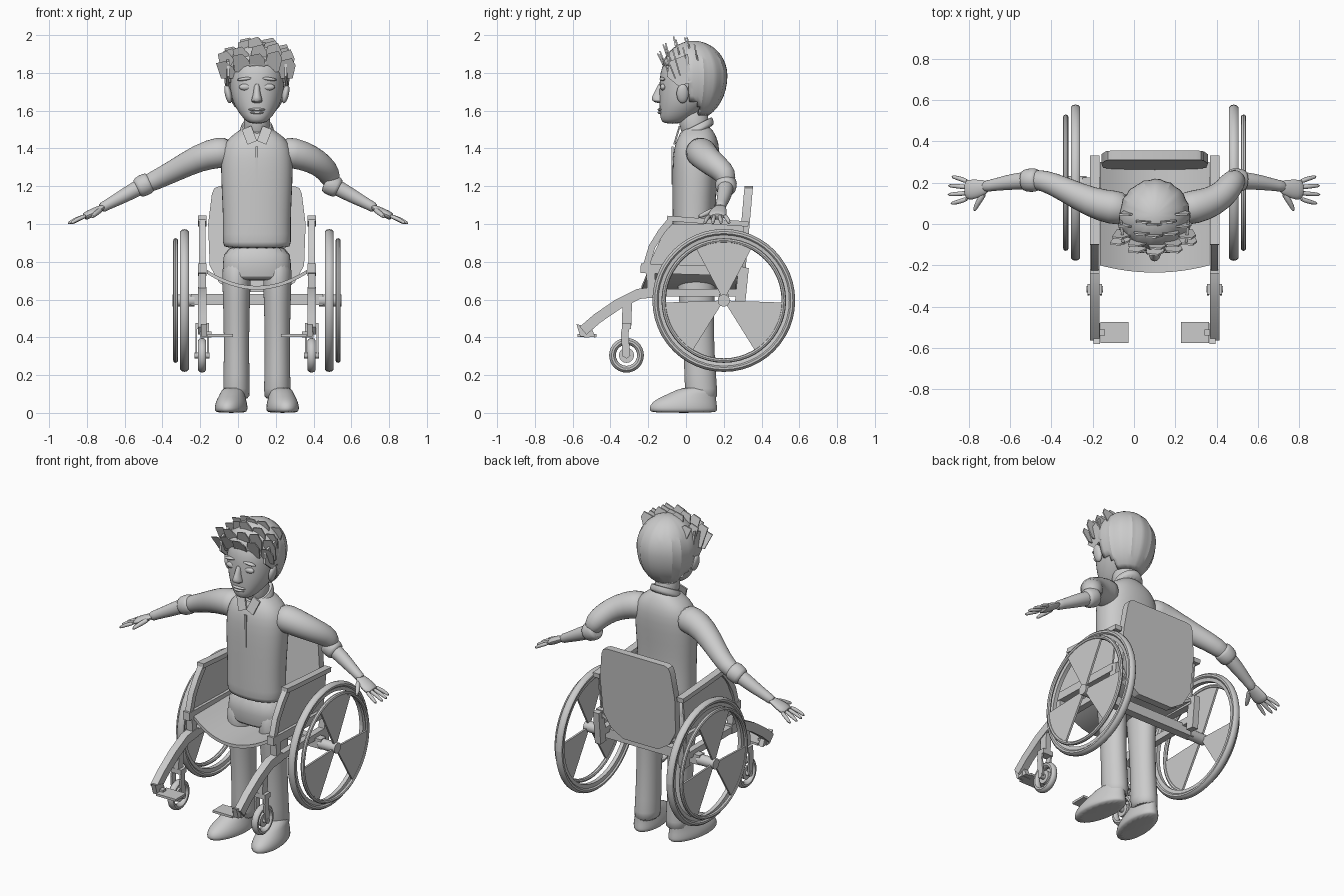
import bpy, bmesh, math, random
from mathutils import Vector, Matrix

random.seed(4)
if "Cube" in bpy.data.objects:
    bpy.data.objects.remove(bpy.data.objects["Cube"])

GREY = bpy.data.materials.new("plain_grey")
GREY.use_nodes = True
GREY.diffuse_color = (0.6, 0.6, 0.6, 1)
GREY.node_tree.nodes["Principled BSDF"].inputs["Base Color"].default_value = (0.6, 0.6, 0.6, 1)
CX = 0.1  # middle of the person and the chair


def finish(name, bm, angle=40, subdiv=0):
    bmesh.ops.recalc_face_normals(bm, faces=bm.faces)
    me = bpy.data.meshes.new(name)
    bm.to_mesh(me)
    bm.free()
    ob = bpy.data.objects.new(name, me)
    bpy.context.collection.objects.link(ob)
    me.materials.append(GREY)
    if subdiv:
        ob.modifiers.new("Smooth", "SUBSURF").levels = subdiv
        ob.modifiers["Smooth"].render_levels = subdiv
    bpy.ops.object.select_all(action="DESELECT")
    ob.select_set(True)
    bpy.context.view_layer.objects.active = ob
    bpy.ops.object.shade_smooth_by_angle(angle=math.radians(angle))
    return ob


def loft(name, rings, subdiv=1, angle=50, caps=True):
    bm = bmesh.new()
    rows = [[bm.verts.new(p) for p in ring] for ring in rings]
    n = len(rows[0])
    for a, b in zip(rows, rows[1:]):
        for i in range(n):
            bm.faces.new((a[i], a[(i + 1) % n], b[(i + 1) % n], b[i]))
    if caps:
        bm.faces.new(rows[0])
        bm.faces.new(rows[-1])
    return finish(name, bm, angle, subdiv)


def ellipse(c, u, v, n=20, power=1.0):
    pts = []
    for i in range(n):
        a = math.tau * i / n
        ca, sa = math.cos(a), math.sin(a)
        pts.append(Vector(c) + Vector(u) * math.copysign(abs(ca) ** power, ca)
                   + Vector(v) * math.copysign(abs(sa) ** power, sa))
    return pts


def stack(name, x, levels, tilt=0.0, power=1.0, **kw):
    """Horizontal rings, each given as height, front y, back y, half width."""
    return loft(name, [ellipse((x, (f + b) / 2, z), (w, 0, 0),
                               (0, (b - f) / 2, tilt * (b - f) / 2), power=power)
                       for z, f, b, w in levels], **kw)


def limb(name, path, flat=1.0, n=14, **kw):
    """Round tube along x, y, z, radius points."""
    pts = [Vector(p[:3]) for p in path]
    rings = []
    for i, p in enumerate(pts):
        t = (pts[min(i + 1, len(pts) - 1)] - pts[max(i - 1, 0)]).normalized()
        side = t.cross(Vector((0, 0, 1))).normalized()
        up = side.cross(t)
        r = path[i][3]
        rings.append(ellipse(p, side * r, up * r * flat, n))
    return loft(name, rings, **kw)


def prism(name, pts, place, lo, hi, angle=30):
    """Flat outline pushed between lo and hi; place maps outline to space."""
    return loft(name, [[place(a, b, d) for a, b in pts] for d in (lo, hi)], 0, angle)


def side_plate(name, pts, x, width):
    return prism(name, pts, lambda y, z, x: Vector((x, y, z)), x - width / 2, x + width / 2)


def side_bar(name, pts, x, width, thick):
    p = [Vector(q) for q in pts]
    left, right = [], []
    for i, q in enumerate(p):
        t = (p[min(i + 1, len(p) - 1)] - p[max(i - 1, 0)]).normalized()
        nrm = Vector((-t.y, t.x)) * thick / 2
        left.append(q + nrm)
        right.append(q - nrm)
    return side_plate(name, left + right[::-1], x, width)


def ball(name, loc, size, rot=0.0, seg=16):
    bm = bmesh.new()
    m = Matrix.Translation(loc) @ Matrix.Rotation(rot, 4, "Y") @ Matrix.Diagonal((*size, 1))
    bmesh.ops.create_uvsphere(bm, u_segments=seg, v_segments=10, radius=1, matrix=m)
    return finish(name, bm, 60)


def box(name, loc, size):
    bm = bmesh.new()
    bmesh.ops.create_cube(bm, size=1, matrix=Matrix.Translation(loc) @ Matrix.Diagonal((*size, 1)))
    return finish(name, bm)


def wheel_ring(name, x, y, z, profile, n=48):
    """Closed profile of radius, x offset turned about the axle."""
    return loft(name, [[Vector((x + o, y + r * math.cos(a), z + r * math.sin(a))) for r, o in profile]
                       for a in (math.tau * i / n for i in range(n + 1))], 0, 40, caps=False)


def round_profile(r, minor, wide, n=10):
    return [(r + minor * math.cos(math.tau * i / n), wide * math.sin(math.tau * i / n)) for i in range(n)]


def axle(name, y, z, x0, x1, r):
    return loft(name, [ellipse((x, y, z), (0, r, 0), (0, 0, r)) for x in (x0, x1)], 0)


# Torso, hips, neck and collar
stack("vest", CX, [(0.87, -.065, .155, .176), (0.89, -.072, .162, .184), (1.0, -.072, .155, .18), (1.15, -.073, .16, .187),
                   (1.3, -.074, .175, .194), (1.4, -.068, .18, .188), (1.46, -.045, .165, .15),
                   (1.5, -.015, .14, .085), (1.52, .0, .12, .06)], power=0.85)
stack("hips", CX, [(0.7, -.03, .14, .16), (0.715, -.055, .158, .18), (0.78, -.06, .162, .184),
                   (0.9, -.06, .158, .178)], power=0.85)
stack("neck", CX, [(1.42, -.01, .13, .07), (1.52, -.035, .12, .068), (1.64, -.06, .12, .075)])
stack("collar", CX, [(1.47, -.05, .155, .1), (1.495, -.04, .147, .092), (1.53, -.035, .14, .08),
                     (1.52, -.02, .125, .07)], tilt=0.5)
for s in (-1, 1):
    prism("collar_flap", [(0, 1.44), (s * .05, 1.42), (s * .08, 1.5), (s * .03, 1.52)],
          lambda a, z, y: Vector((CX + a, y + (z - 1.42) * 0.3, z)), -.068, -.058)
box("zip_strip", (CX, -.071, 1.31), (.014, .01, .2))

# Head and face
stack("head", CX, [(1.53, -.115, -.03, .035), (1.55, -.137, .02, .066), (1.6, -.14, .09, .105), (1.65, -.143, .15, .13),
                   (1.7, -.143, .18, .143), (1.76, -.142, .19, .148), (1.83, -.135, .195, .15),
                   (1.9, -.09, .18, .13), (1.95, -.02, .12, .07)], power=0.92)
stack("nose", CX, [(1.64, -.155, -.11, .022), (1.65, -.18, -.11, .032), (1.67, -.184, -.11, .025),
                   (1.7, -.165, -.11, .017), (1.75, -.145, -.11, .015)])
for z, w in ((1.606, .045), (1.59, .036)):
    ball("lip", (CX, -.135, z), (w, .016, .008))
for s in (-1, 1):
    ball("eye", (CX + s * .06, -.121, 1.725), (.035, .016, .018))
    ball("eyebrow", (CX + s * .063, -.124, 1.768), (.044, .016, .009), s * 0.12)
    ball("ear", (CX + s * .152, -.018, 1.69), (.018, .032, .052), s * 0.2)

# Hair cap in raised locks, with the face and neck left open
bm = bmesh.new()
bmesh.ops.create_uvsphere(bm, u_segments=40, v_segments=20, radius=1)
for v in bm.verts:
    lock = 1.0 + 0.03 * (int((math.atan2(v.co.y, v.co.x) + 4) * 5) % 2)
    v.co = Vector((CX + v.co.x * .168 * lock, .04 + v.co.y * .174 * lock,
                   1.785 + v.co.z * (.185 if v.co.z > 0 else .235)))


def bald(c):
    line = 1.58 if c.y > .07 else 1.66 if c.y > .02 else 1.75 if c.y > -.05 else 1.83
    return c.z < line


bmesh.ops.delete(bm, geom=[f for f in bm.faces if bald(f.calc_center_median())], context="FACES")
finish("hair_cap", bm, 25).modifiers.new("Thickness", "SOLIDIFY").thickness = 0.015

# Standing tufts over the forehead, in four overlapping rows
for root_y, root_z, tip_y, tip_z, half in ((-.11, 1.815, -.155, 1.92, .145), (-.085, 1.83, -.125, 1.965, .14),
                                           (-.04, 1.86, -.07, 1.985, .12), (.01, 1.9, -.01, 1.99, .1)):
    for i in range(5):
        t = i / 2 - 1
        x, drop, back = CX + t * half, .045 * t * t, .05 * t * t
        h = random.uniform(-.02, .01)
        lean = t * .03 + random.uniform(-.015, .015)
        prism("hair_tuft", [(-.044, 0), (.044, 0), (.046, .65), (.018, 1), (-.035, .88)],
              lambda a, k, d: Vector((x + a + lean * k, root_y + back + (tip_y - root_y) * k + d,
                                      root_z - drop + (tip_z + h - root_z) * k)), 0, .008)
for s in (-1, 1):
    prism("temple_lock", [(-.09, 1.86), (.01, 1.9), (.03, 1.75), (-.04, 1.73), (-.1, 1.78)],
          lambda y, z, d: Vector((CX + s * (d + .1 * (y + .05)), y, z)), .15, .163)

# Legs and shoes
for s in (-1, 1):
    x = CX + s * .108
    stack("trouser_leg", x, [(0.07, .01, .168, .07), (0.1, -.01, .168, .072), (0.3, -.01, .152, .067),
                             (0.5, -.025, .147, .069), (0.7, -.052, .157, .076), (0.82, -.05, .155, .08)])
    shoe = stack("shoe", x + s * .015, [(0, -.19, .16, .074), (.012, -.2, .168, .085), (.04, -.2, .165, .085),
                                       (.07, -.17, .16, .076), (.1, -.1, .16, .064), (.14, -.02, .155, .056)])
    pivot = Matrix.Translation((x, .08, 0))
    shoe.data.transform(pivot @ Matrix.Rotation(s * 0.14, 4, "Z") @ pivot.inverted())

# Arms: the left one is bent more sharply at the elbow
limb("right_sleeve", [(-.03, .07, 1.38, .08), (-.1, .08, 1.38, .086), (-.2, .1, 1.355, .075), (-.34, .17, 1.28, .06),
                      (-.44, .215, 1.23, .053), (-.51, .213, 1.2, .048)])
limb("left_sleeve", [(.22, .07, 1.38, .08), (.29, .08, 1.38, .086), (.39, .11, 1.345, .075), (.45, .16, 1.305, .068),
                     (.485, .215, 1.26, .062), (.505, .215, 1.205, .05)])
for s in (-1, 1):
    def side(*pts):
        return [(s * p[0], *p[1:]) for p in pts]
    limb("rolled_cuff", side((.46, .213, 1.225, .05), (.475, .213, 1.218, .06), (.525, .211, 1.192, .058),
                             (.54, .21, 1.185, .045)))
    limb("forearm", side((.46, .213, 1.225, .046), (.54, .21, 1.185, .043), (.62, .2, 1.14, .037), (.7, .185, 1.098, .027),
                         (.73, .18, 1.08, .03)))
    limb("palm", side((.7, .185, 1.098, .026), (.74, .175, 1.077, .042), (.79, .165, 1.05, .052),
                      (.82, .165, 1.035, .046)), flat=0.45)
    for k, reach in enumerate((.075, .09, .088, .07)):
        y, fan = .125 + k * .026, (k - 1.5) * .012
        limb("finger", side((.8, y, 1.045, .013), (.81 + reach / 2, y + fan, 1.027, .012),
                            (.815 + reach, y + fan * 1.5, 1.0, .009)), n=8)
    limb("thumb", side((.72, .155, 1.08, .017), (.755, .105, 1.055, .015), (.775, .06, 1.035, .01)), n=8)

# Chair seat sagging between the rails, and the leaning backrest
steps = [i / 6 - 1 for i in range(13)]
loft("seat", [[Vector((CX + t * .265, y, .672 + .085 * t * t + dz))
               for y, dz in ((-.2 - .035 * (1 - t * t), 0), (.3, 0), (.3, -.02), (-.2 - .035 * (1 - t * t), -.02))]
              for t in steps], 0)
half = [(.12, .64), (.2, .69), (.25, .78), (.258, 1.0), (.238, 1.16), (.225, 1.19), (.2, 1.2)]
prism("backrest", half + [(-a, z) for a, z in half[::-1]],
      lambda a, z, d: Vector((CX + a, d + .09 * (z - 1.2), z)), .31, .355)
box("axle_beam", (CX, .2, .6), (.7, .05, .06))

# Both sides of the chair
for s in (-1, 1):
    x = CX + s * .29
    side_bar("armrest", [(-.1, 1.03), (.1, 1.015), (.33, 1.0)], x, .045, .028)
    side_bar("arm_front_tube", [(-.08, 1.02), (-.13, .96), (-.18, .88), (-.21, .78)], x, .035, .035)
    side_plate("side_panel", [(-.2, .78), (-.12, .95), (-.07, 1.0), (.31, 1.0), (.28, .78)], x, .01)
    side_bar("seat_rail", [(-.24, .765), (.3, .75)], x, .045, .05)
    side_bar("rear_post", [(.305, .77), (.285, .57)], x, .04, .055)
    side_bar("lower_rail", [(-.2, .635), (.3, .635)], x, .04, .04)
    side_bar("front_post", [(-.19, .78), (-.18, .62)], x, .04, .045)
    side_bar("footrest_tube", [(-.15, .64), (-.25, .63), (-.36, .575), (-.47, .5), (-.545, .435)], x, .045, .055)
    side_plate("footrest_bracket", [(-.58, .47), (-.56, .405), (-.48, .4), (-.5, .45)], x + s * -.01, .03)
    box("footplate", (CX + s * .195, -.525, .41), (.135, .1, .014))
    box("footplate_arm", (CX + s * .27, -.525, .415), (.06, .03, .03))

    # Caster in its fork
    wheel_ring("caster_tyre", x, -.315, .305, round_profile(.074, .018, .022), 28)
    axle("caster_disc", -.315, .305, x - .012, x + .012, .04)
    axle("caster_pin", -.315, .305, x - .04, x + .04, .016)
    for e in (-1, 1):
        side_bar("caster_fork", [(-.315, .3), (-.325, .42), (-.315, .47)], x + e * .031, .01, .04)
    box("fork_crown", (x, -.315, .46), (.072, .05, .03))
    side_bar("caster_stem", [(-.315, .46), (-.31, .6)], x, .035, .05)

    # Drive wheel: tyre and rim, then the hand rim carrying three wedge spokes
    wx, hx, wy, wz = CX + s * .383, CX + s * .43, .2, .595
    wheel_ring("drive_tyre", wx, wy, wz, round_profile(.36, .018, .024))
    wheel_ring("drive_rim", wx, wy, wz, [(.325, -.012), (.35, -.016), (.35, .016), (.325, .012)])
    for k in range(3):
        arc = [math.radians(90 + 120 * k + d) for d in range(-28, 29, 7)]
        side_plate("wedge_spoke", [(wy, wz)] + [(wy + .315 * math.cos(a), wz + .315 * math.sin(a)) for a in arc], hx, .012)
    wheel_ring("hand_rim", hx, wy, wz, round_profile(.318, .012, .013, 8))
    axle("wheel_hub", wy, wz, CX + s * .33, CX + s * .448, .032)
